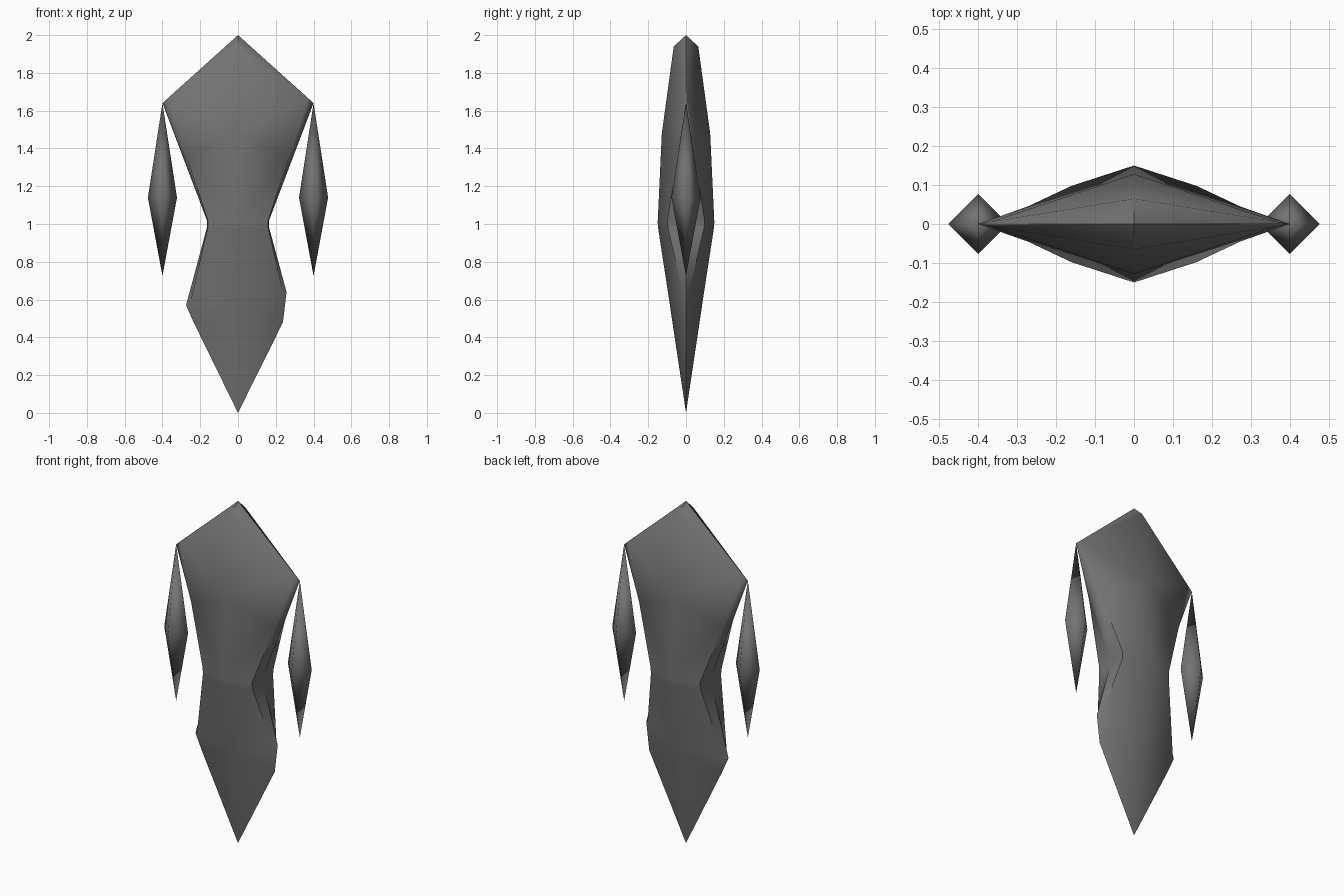
import bpy, bmesh

if "Cube" in bpy.data.objects:
    bpy.data.objects.remove(bpy.data.objects["Cube"])

grey = bpy.data.materials.new("dark_grey")
grey.diffuse_color = (0.17, 0.17, 0.17, 1)
grey.use_nodes = True
grey.node_tree.nodes["Principled BSDF"].inputs["Base Color"].default_value = grey.diffuse_color


def make_object(name, rings, top, bottom, angle):
    """Skin closed rings between a top and a bottom point."""
    bm = bmesh.new()
    loops = [[bm.verts.new(p) for p in ring] for ring in rings]
    t, b = bm.verts.new(top), bm.verts.new(bottom)
    n = len(loops[0])
    for i in range(n):
        j = (i + 1) % n
        bm.faces.new((t, loops[0][i], loops[0][j]))
        bm.faces.new((b, loops[-1][j], loops[-1][i]))
        for u, l in zip(loops, loops[1:]):
            bm.faces.new((u[i], l[i], l[j], u[j]))
    bmesh.ops.recalc_face_normals(bm, faces=bm.faces)
    bmesh.ops.triangulate(bm, faces=bm.faces, quad_method='SHORT_EDGE')
    mesh = bpy.data.meshes.new(name)
    bm.to_mesh(mesh)
    bm.free()
    mesh.materials.append(grey)
    obj = bpy.data.objects.new(name, mesh)
    bpy.context.collection.objects.link(obj)
    bpy.ops.object.select_all(action='DESELECT')
    obj.select_set(True)
    bpy.context.view_layer.objects.active = obj
    bpy.ops.object.shade_smooth_by_angle(angle=angle)
    return obj


def body_ring(left, right, z_left, z_right, depth, z_mid, fx, y):
    """Side edges, centre ridges and corners at fraction fx of the width."""
    zl = z_mid + (z_left - z_mid) * fx
    zr = z_mid + (z_right - z_mid) * fx
    return [(left, 0, z_left), (left * fx, -y, zl), (0, -depth, z_mid),
            (right * fx, -y, zr), (right, 0, z_right),
            (right * fx, y, zr), (0, depth, z_mid), (left * fx, y, zl)]


# Body: shoulders, chest, boxy waist, hips
rows = [
    (-0.40, 0.40, 1.64, 1.64, 0.065, 1.94, 0.92, 0.0055),
    (-0.29, 0.29, 1.35, 1.35, 0.128, 1.48, 0.94, 0.045),
    (-0.165, 0.165, 1.02, 1.02, 0.15, 1.01, 0.97, 0.098),
    (-0.165, 0.165, 0.98, 0.98, 0.148, 0.98, 0.97, 0.096),
    (-0.275, 0.257, 0.57, 0.64, 0.088, 0.59, 0.93, 0.015),
    (-0.235, 0.238, 0.48, 0.48, 0.072, 0.48, 0.93, 0.012),
]
make_object("body", [body_ring(*r) for r in rows],
            (0, 0, 2.0), (0, 0, 0), 1.1)

# Hanging arms: four-sided double points
for side, name in ((-1, "left_arm"), (1, "right_arm")):
    x, r = 0.4 * side, 0.077
    ring = [(x - r, 0, 1.14), (x, -r, 1.14), (x + r, 0, 1.14), (x, r, 1.14)]
    make_object(name, [ring], (x, 0, 1.64), (x, 0, 0.725), 1.7)
